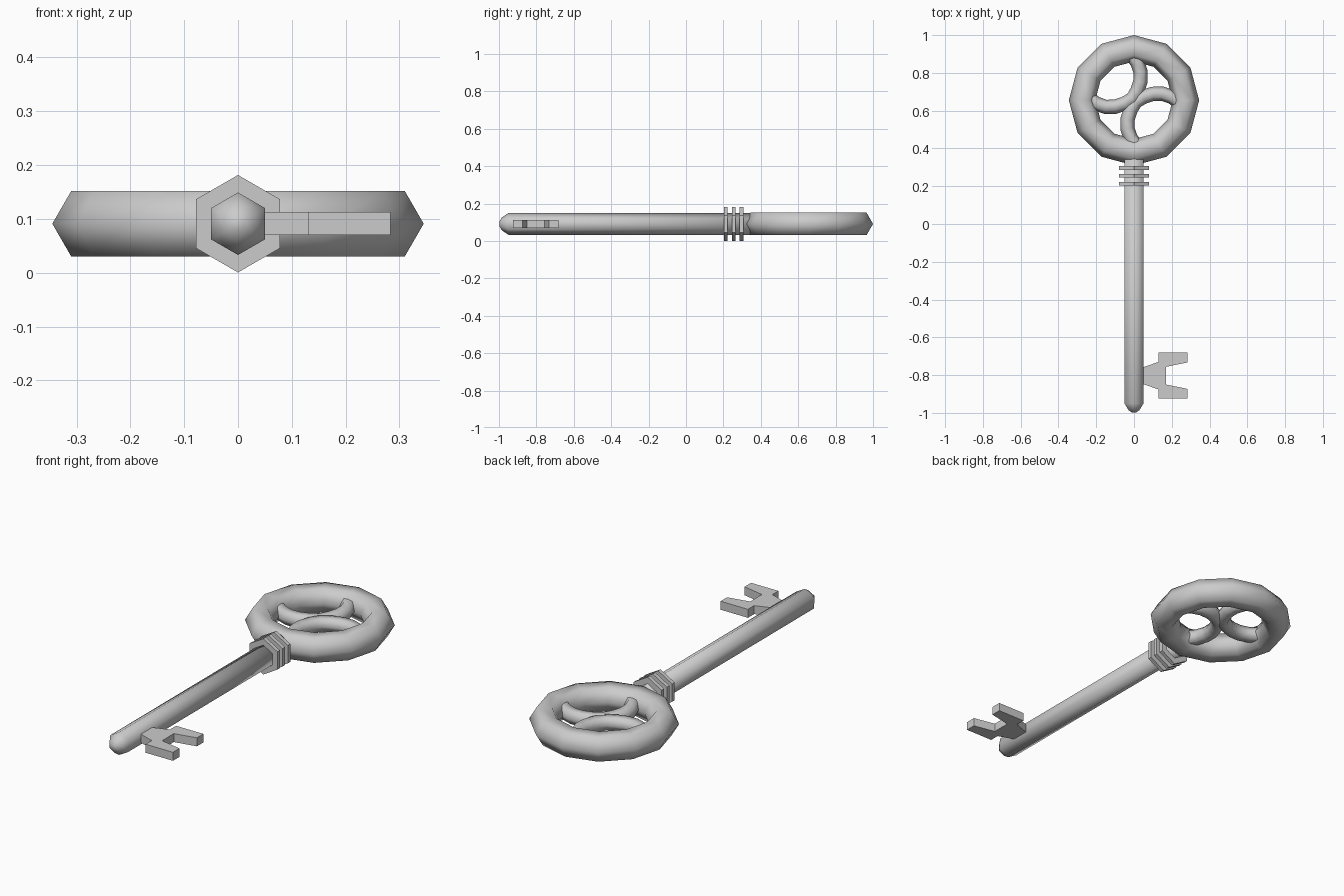
import bpy, bmesh, math

if "Cube" in bpy.data.objects:
    bpy.data.objects.remove(bpy.data.objects["Cube"])

Z = 0.091          # height of the key's centre plane
BOW_Y = 0.655      # centre of the ring handle


def make_object(name, bm, smooth=False):
    bmesh.ops.recalc_face_normals(bm, faces=bm.faces)
    mesh = bpy.data.meshes.new(name)
    for f in bm.faces:
        f.smooth = smooth
    bm.to_mesh(mesh)
    bm.free()
    ob = bpy.data.objects.new(name, mesh)
    bpy.context.collection.objects.link(ob)
    return ob


def hex_lathe(name, profile, smooth=False):
    """Six-sided rod along y from (y, radius) pairs, corner pointing up."""
    bm = bmesh.new()
    rings = []
    for y, r in profile:
        rings.append([bm.verts.new((r * math.sin(i * math.pi / 3), y,
                                    Z + r * math.cos(i * math.pi / 3))) for i in range(6)])
    for a, b in zip(rings, rings[1:]):
        for i in range(6):
            j = (i + 1) % 6
            bm.faces.new((a[i], a[j], b[j], b[i]))
    bm.faces.new(rings[0])
    bm.faces.new(rings[-1])
    bmesh.ops.remove_doubles(bm, verts=bm.verts, dist=0.002)
    return make_object(name, bm, smooth)


# Ring handle
bpy.ops.mesh.primitive_torus_add(major_segments=12, minor_segments=6, major_radius=0.275,
                                 minor_radius=0.07, location=(0, BOW_Y, Z))
bow = bpy.context.object
bow.name = "ring_handle"
bpy.ops.object.shade_smooth()

# Two curved bars inside the ring, back to back
half = [(-0.235, 0.008), (-0.20, -0.018), (-0.15, -0.035), (-0.10, -0.034), (-0.05, -0.018)]
path = half + [(-0.008, 0.008)] + [(-y, -x) for x, y in reversed(half)]
for name, s in (("back_bar", 1), ("front_bar", -1)):
    cu = bpy.data.curves.new(name, 'CURVE')
    cu.dimensions = '3D'
    cu.bevel_depth = 0.038
    cu.bevel_resolution = 1
    cu.use_fill_caps = True
    sp = cu.splines.new('POLY')
    sp.points.add(len(path) - 1)
    for p, (x, y) in zip(sp.points, path):
        p.co = (s * x, BOW_Y + s * y, Z, 1)
    ob = bpy.data.objects.new(name, cu)
    bpy.context.collection.objects.link(ob)
    bpy.ops.object.select_all(action='DESELECT')
    ob.select_set(True)
    bpy.context.view_layer.objects.active = ob
    bpy.ops.object.convert(target='MESH')
    bpy.ops.object.shade_smooth()

# Shaft with rounded tip
hex_lathe("shaft", [(-0.998, 0.012), (-0.985, 0.034), (-0.95, 0.058), (0.36, 0.058)], True)

# Collars
for i in range(3):
    y = 0.213 + i * 0.042
    hex_lathe(f"collar_{i + 1}", [(y - 0.01, 0.0905), (y + 0.01, 0.0905)])

# Key bit: half outline mirrored about its middle line
mid = -0.803
upper = [(0.03, 0.037), (0.05, 0.045), (0.13, 0.073), (0.13, 0.122),
         (0.283, 0.122), (0.283, 0.07), (0.17, 0.047)]
outline = upper + [(x, -y) for x, y in reversed(upper)]
bm = bmesh.new()
face = bm.faces.new([bm.verts.new((x, mid + y, 0.07)) for x, y in outline])
ext = bmesh.ops.extrude_face_region(bm, geom=[face])
bmesh.ops.translate(bm, vec=(0, 0, 0.043),
                    verts=[g for g in ext["geom"] if isinstance(g, bmesh.types.BMVert)])
make_object("key_bit", bm)
